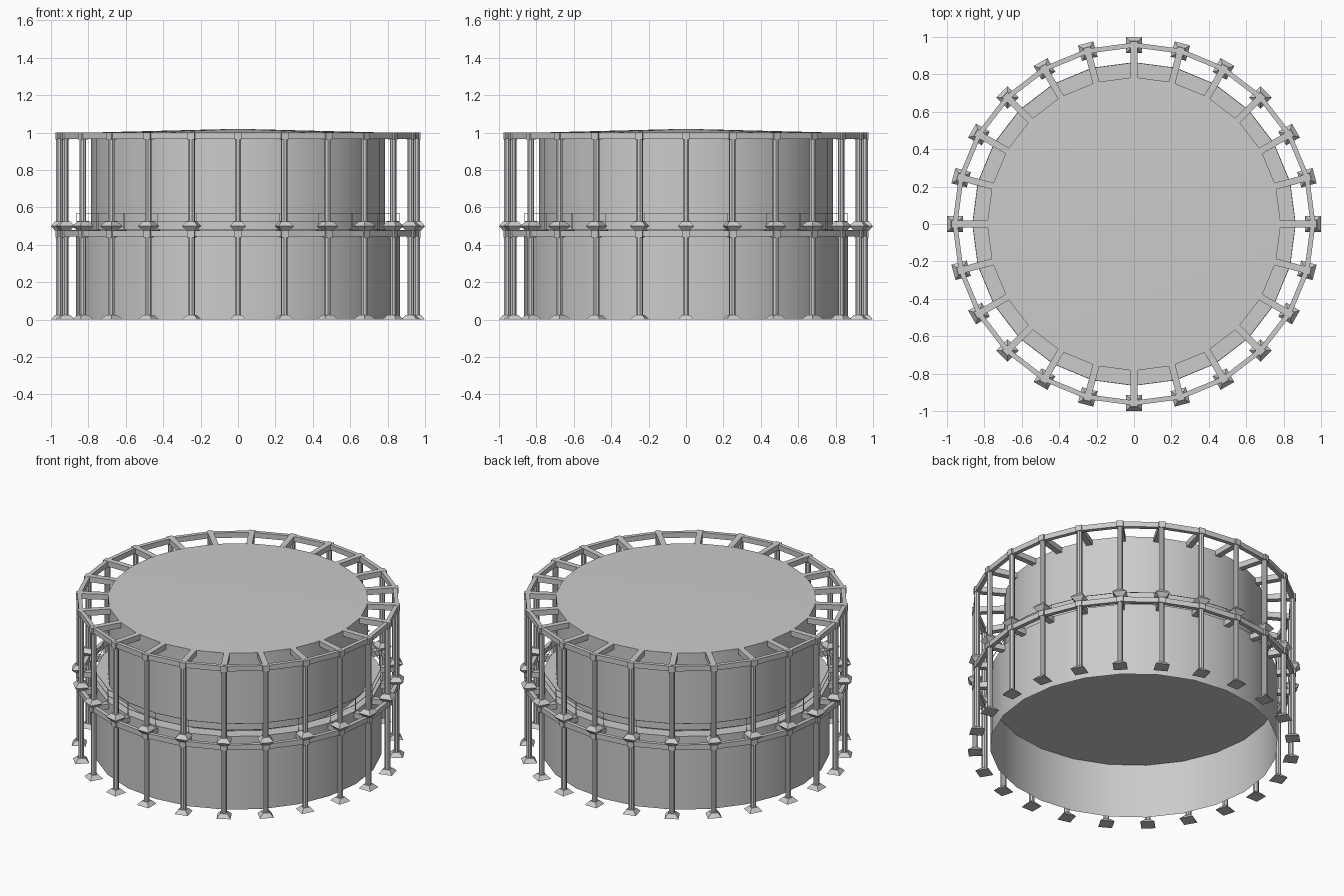
import bpy, bmesh, math
from mathutils import Matrix, Vector

if "Cube" in bpy.data.objects:
    bpy.data.objects.remove(bpy.data.objects["Cube"])

N = 24            # bays around the frame
R_COL = 0.957     # column circle
R_LOW, R_UP = 0.865, 0.785
STEP = 2 * math.pi / N


def finish(bm, name, smooth=False):
    bmesh.ops.recalc_face_normals(bm, faces=bm.faces)
    me = bpy.data.meshes.new(name)
    bm.to_mesh(me)
    bm.free()
    ob = bpy.data.objects.new(name, me)
    bpy.context.collection.objects.link(ob)
    return ob


def box(bm, M, x0, x1, w, z0, z1):
    T = Matrix.Translation(((x0 + x1) / 2, 0, (z0 + z1) / 2))
    S = Matrix.Diagonal((x1 - x0, w, z1 - z0, 1))
    bmesh.ops.create_cube(bm, size=1, matrix=M @ T @ S)


def frustum(bm, M, x, z0, z1, r0, r1, sides, turn):
    T = Matrix.Translation((x, 0, (z0 + z1) / 2)) @ Matrix.Rotation(turn, 4, 'Z')
    bmesh.ops.create_cone(bm, cap_ends=True, segments=sides, radius1=r0,
                          radius2=r1, depth=z1 - z0, matrix=M @ T)


def lathe(name, profile):
    bm = bmesh.new()
    vs = [bm.verts.new((r, 0, z)) for r, z in profile]
    es = [bm.edges.new(p) for p in zip(vs, vs[1:])]
    bmesh.ops.spin(bm, geom=vs + es, cent=(0, 0, 0), axis=(0, 0, 1),
                   angle=2 * math.pi, steps=N, use_merge=True)
    bmesh.ops.remove_doubles(bm, verts=bm.verts, dist=1e-5)
    return finish(bm, name)


def around(name, build):
    bm = bmesh.new()
    for i in range(N):
        build(bm, Matrix.Rotation(i * STEP, 4, 'Z'))
    return finish(bm, name)


def ring(name, r, w, z0, z1):
    return lathe(name, [(r - w / 2, z0), (r + w / 2, z0), (r + w / 2, z1),
                        (r - w / 2, z1), (r - w / 2, z0)])


# Tanks: open-bottomed lower lift with ledge, upper lift with shallow roof
lathe("lower_tank", [(R_LOW, 0), (R_LOW, 0.485), (R_UP, 0.485)])
lathe("inner_ceiling", [(R_LOW - 0.002, 0.36), (0, 0.36)])
lathe("upper_tank", [(R_UP, 0.485), (R_UP, 1.0), (0, 1.02)])

# Two storeys of columns, feet, heads, ring beams and radial ties
for tag, z0, z1, r_tank in (("lower", 0.0, 0.478, R_LOW), ("upper", 0.5, 1.0, R_UP)):
    around(tag + "_columns", lambda bm, M: frustum(
        bm, M, R_COL, z0, z1, 0.0175, 0.0175, 8, math.pi / 8))
    around(tag + "_column_feet", lambda bm, M: frustum(
        bm, M, R_COL, z0, z0 + 0.025, 0.06, 0.03, 4, math.pi / 4))
    around(tag + "_column_heads", lambda bm, M: box(
        bm, M, R_COL - 0.02, R_COL + 0.02, 0.04, z1 - 0.038, z1))
    around(tag + "_radial_ties", lambda bm, M: box(
        bm, M, r_tank - 0.01, R_COL, 0.036, z1 - 0.035, z1 + 0.001))
    ring(tag + "_ring_beam", R_COL, 0.026, z1 - 0.035, z1 - 0.001)

# Flared caps under the upper feet
around("lower_column_caps", lambda bm, M: frustum(
    bm, M, R_COL, 0.475, 0.5, 0.03, 0.06, 4, math.pi / 4))

# Thin guard rail on the ledge
around("rail_posts", lambda bm, M: box(
    bm, M, R_LOW - 0.004, R_LOW - 0.001, 0.003, 0.48, 0.57))
ring("top_rail", R_LOW - 0.0025, 0.003, 0.567, 0.57)
ring("middle_rail", R_LOW - 0.0025, 0.003, 0.525, 0.528)

# Soft shading on the tank walls
for ob in bpy.data.objects:
    ob.select_set(ob.name in ("lower_tank", "upper_tank"))
bpy.context.view_layer.objects.active = bpy.data.objects["upper_tank"]
bpy.ops.object.shade_smooth_by_angle(angle=math.radians(30))
